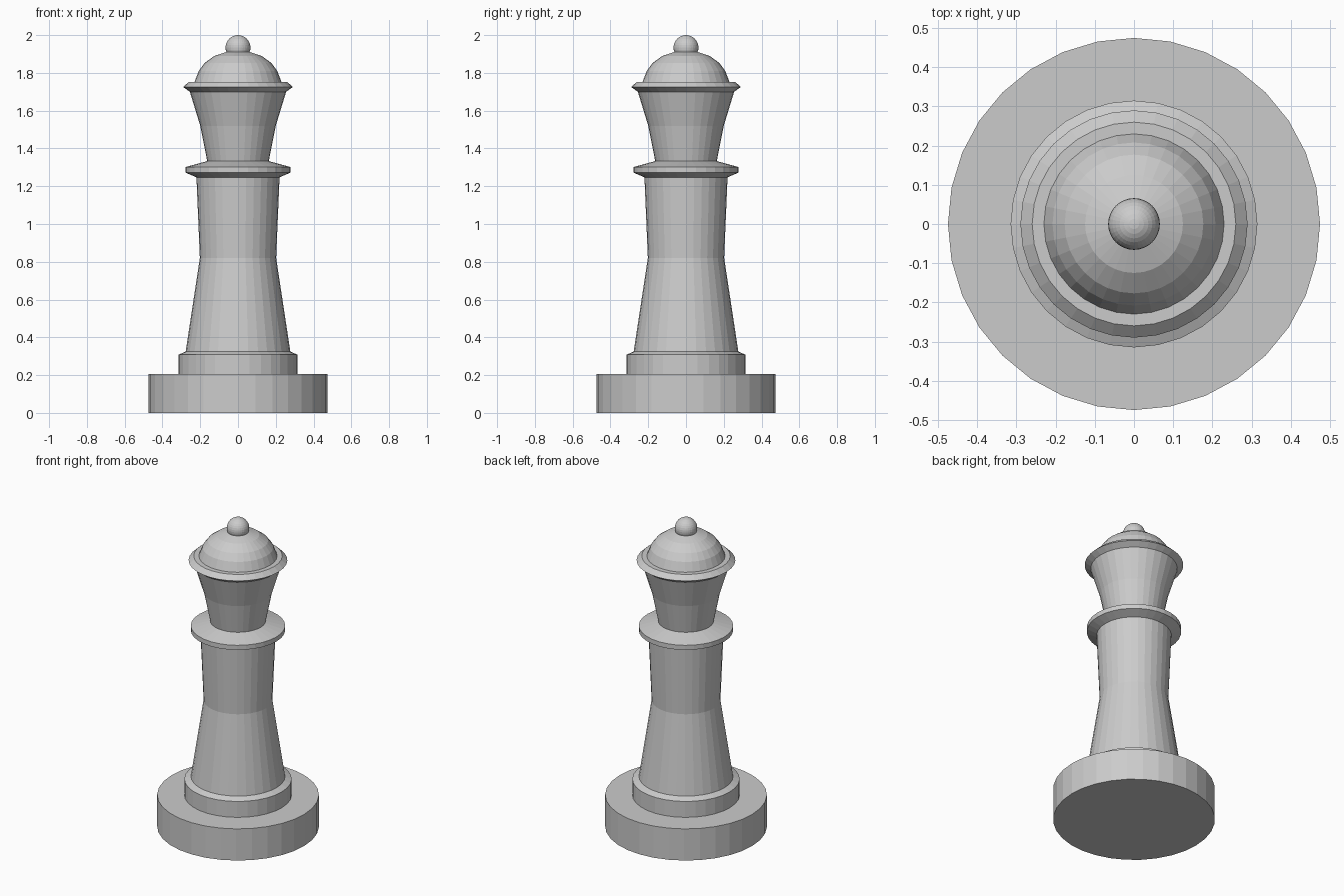
import bpy, bmesh
from math import sin, cos, pi, radians

if "Cube" in bpy.data.objects:
    bpy.data.objects.remove(bpy.data.objects["Cube"])

SIDES = 32


def lathe(name, profile):
    """Spin (radius, z) points around z; radius 0 becomes a pole."""
    bm = bmesh.new()
    rings = []
    for r, z in profile:
        if r == 0:
            rings.append([bm.verts.new((0, 0, z))] * SIDES)
        else:
            rings.append([bm.verts.new((r * cos(2 * pi * i / SIDES),
                                        r * sin(2 * pi * i / SIDES), z))
                          for i in range(SIDES)])
    for low, high in zip(rings, rings[1:]):
        for i in range(SIDES):
            j = (i + 1) % SIDES
            corners = dict.fromkeys((low[i], low[j], high[j], high[i]))
            bm.faces.new(list(corners))
    bmesh.ops.recalc_face_normals(bm, faces=bm.faces)
    mesh = bpy.data.meshes.new(name)
    bm.to_mesh(mesh)
    bm.free()
    obj = bpy.data.objects.new(name, mesh)
    bpy.context.collection.objects.link(obj)
    return obj


# One continuous turned body, from the foot to the dome
lathe("turned_body", [
    (0, 0), (0.475, 0), (0.475, 0.205),                    # foot
    (0.315, 0.205), (0.315, 0.308), (0.277, 0.325),        # step
    (0.202, 0.82), (0.22, 1.247),                          # waisted stem
    (0.277, 1.272), (0.277, 1.302), (0.163, 1.333),        # collar
    (0.2, 1.52), (0.255, 1.70),                            # flared head
    (0.29, 1.725), (0.26, 1.753), (0.23, 1.753),           # rim
    (0.208, 1.81), (0.177, 1.852), (0.125, 1.89),          # dome
    (0.065, 1.91), (0, 1.915),
])

# Ball on top of the dome
STEPS = 16
R = 0.066
ball = [(R * sin(pi * k / STEPS) if 0 < k < STEPS else 0,
         2 - R - R * cos(pi * k / STEPS)) for k in range(STEPS + 1)]
lathe("top_ball", ball)
